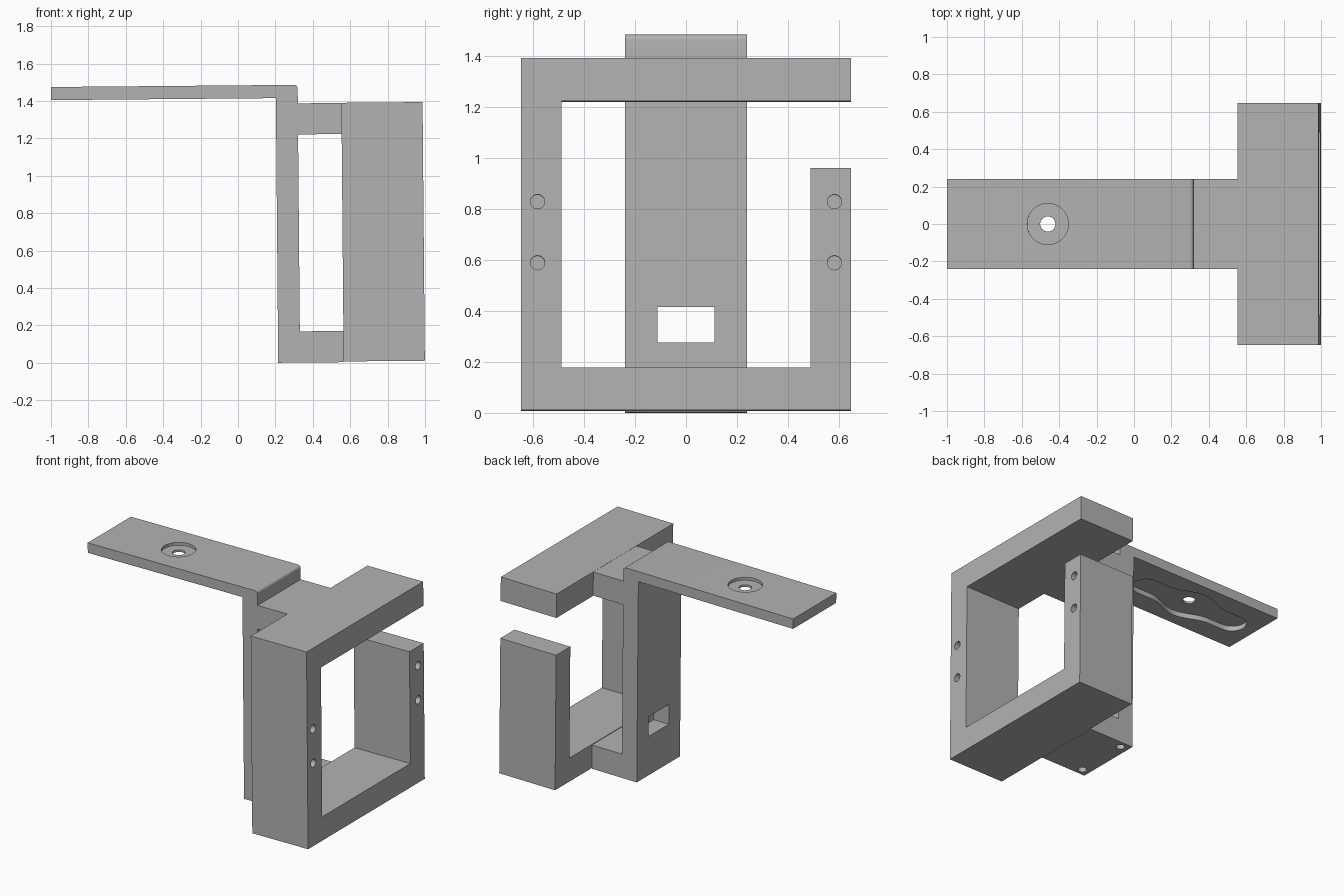
import bpy
import bmesh
from math import cos, sin, pi, radians
from mathutils import Matrix

cube = bpy.data.objects.get("Cube")
if cube:
    bpy.data.objects.remove(cube)

grey = bpy.data.materials.new("plain grey")
grey.use_nodes = True
colour = (0.45, 0.45, 0.45, 1)
grey.diffuse_color = colour
grey.node_tree.nodes["Principled BSDF"].inputs["Base Color"].default_value = colour

# The whole part leans very slightly about its lower corner
LEAN = Matrix.Translation((0.215, 0, 0)) @ Matrix.Rotation(-0.0088, 4, 'Y')


def prism(name, outline, axis, low, high):
    """Extrude a 2D outline along an axis; outline uses the other two axes."""
    def place(p, depth):
        a, b = p
        return {'X': (depth, a, b), 'Y': (a, depth, b), 'Z': (a, b, depth)}[axis]
    bm = bmesh.new()
    near = [bm.verts.new(place(p, low)) for p in outline]
    far = [bm.verts.new(place(p, high)) for p in outline]
    bm.faces.new(near)
    bm.faces.new(far)
    for i in range(len(near)):
        j = (i + 1) % len(near)
        bm.faces.new((near[i], near[j], far[j], far[i]))
    bmesh.ops.recalc_face_normals(bm, faces=bm.faces)
    mesh = bpy.data.meshes.new(name)
    bm.to_mesh(mesh)
    bm.free()
    mesh.materials.append(grey)
    obj = bpy.data.objects.new(name, mesh)
    bpy.context.collection.objects.link(obj)
    return obj


def circle(x, y, r, n=32, start=0, sweep=2 * pi):
    return [(x + r * cos(start + sweep * i / n), y + r * sin(start + sweep * i / n))
            for i in range(n)]


def rect(a0, a1, b0, b1):
    return [(a0, b0), (a1, b0), (a1, b1), (a0, b1)]


def select(obj):
    bpy.ops.object.select_all(action='DESELECT')
    obj.select_set(True)
    bpy.context.view_layer.objects.active = obj


def cut(obj, cutter):
    cutter.hide_render = True
    mod = obj.modifiers.new("cut", 'BOOLEAN')
    mod.operation = 'DIFFERENCE'
    mod.solver = 'EXACT'
    mod.object = cutter
    select(obj)
    bpy.ops.object.modifier_apply(modifier=mod.name)
    bpy.data.objects.remove(cutter)


# Bracket: mounting arm, upright spine and two short bars, in side profile
SPINE, BAR, ARM_LOW, ARM_TOP = 0.117, 0.35, 1.415, 1.485
r = 0.02
corner = [(SPINE - r + r * sin(t), ARM_TOP - r + r * cos(t))
          for t in (radians(15 * i) for i in range(7))]
profile = [(0, 0), (BAR, 0), (BAR, 0.167), (SPINE, 0.167), (SPINE, 1.22),
           (BAR, 1.22), (BAR, 1.386), (SPINE, 1.386)] + corner[::-1]
profile += [(-1.203, ARM_TOP), (-1.203, ARM_LOW), (0, ARM_LOW)]
bracket = prism("mounting_bracket", profile, 'Y', -0.24, 0.24)

# Cable window through the spine
cut(bracket, prism("window_cutter", rect(-0.112, 0.112, 0.275, 0.415), 'X', -0.1, 0.2))

# Screw hole with counterbore, and a slot recess swelling around it underneath
HOLE = -0.663
cut(bracket, prism("counterbore_cutter", circle(HOLE, 0, 0.11, 48), 'Z', ARM_TOP - 0.02, 1.6))


def half_width(d):
    bump = 0.5 + 0.5 * cos(pi * min(abs(d) / 0.24, 1))
    return 0.095 + 0.065 * bump


side = [0.36 - 0.03 * i for i in range(25)]
upper = [(HOLE + d, half_width(d)) for d in side]
end = circle(HOLE - 0.36, 0, 0.095, 12, pi / 2, pi)[1:]
half = upper + end
recess = half + [(2 * HOLE - x, -y) for x, y in half]
cut(bracket, prism("recess_cutter", recess, 'Z', 1.3, ARM_LOW + 0.035))
cut(bracket, prism("screw_cutter", circle(HOLE, 0, 0.041), 'Z', 1.3, 1.6))

# Blind screw holes in the foot of the spine
for s in (-1, 1):
    cut(bracket, prism("foot_hole_cutter", circle(SPINE / 2, s * 0.19, 0.028, 24), 'Z', -0.1, 0.2))

# Square frame, open at the upper left corner
W, I, LOW, TOP, FLOOR, ROOF = 0.648, 0.49, 0.004, 1.387, 0.171, 1.218
outline = [(-W, LOW), (W, LOW), (W, 0.955), (I, 0.955), (I, FLOOR), (-I, FLOOR),
           (-I, ROOF), (W, ROOF), (W, TOP), (-W, TOP)]
FACE = 0.784
frame = prism("holder_frame", outline, 'X', BAR, FACE)

# Blind screw holes in the posts
for s in (-1, 1):
    for z in (0.583, 0.823):
        cut(frame, prism("post_hole_cutter", circle(s * 0.583, z, 0.028, 24), 'X', FACE - 0.2, 1))

for obj in (bracket, frame):
    obj.data.transform(LEAN)
    select(obj)
    bpy.ops.object.shade_smooth_by_angle(angle=radians(30))
